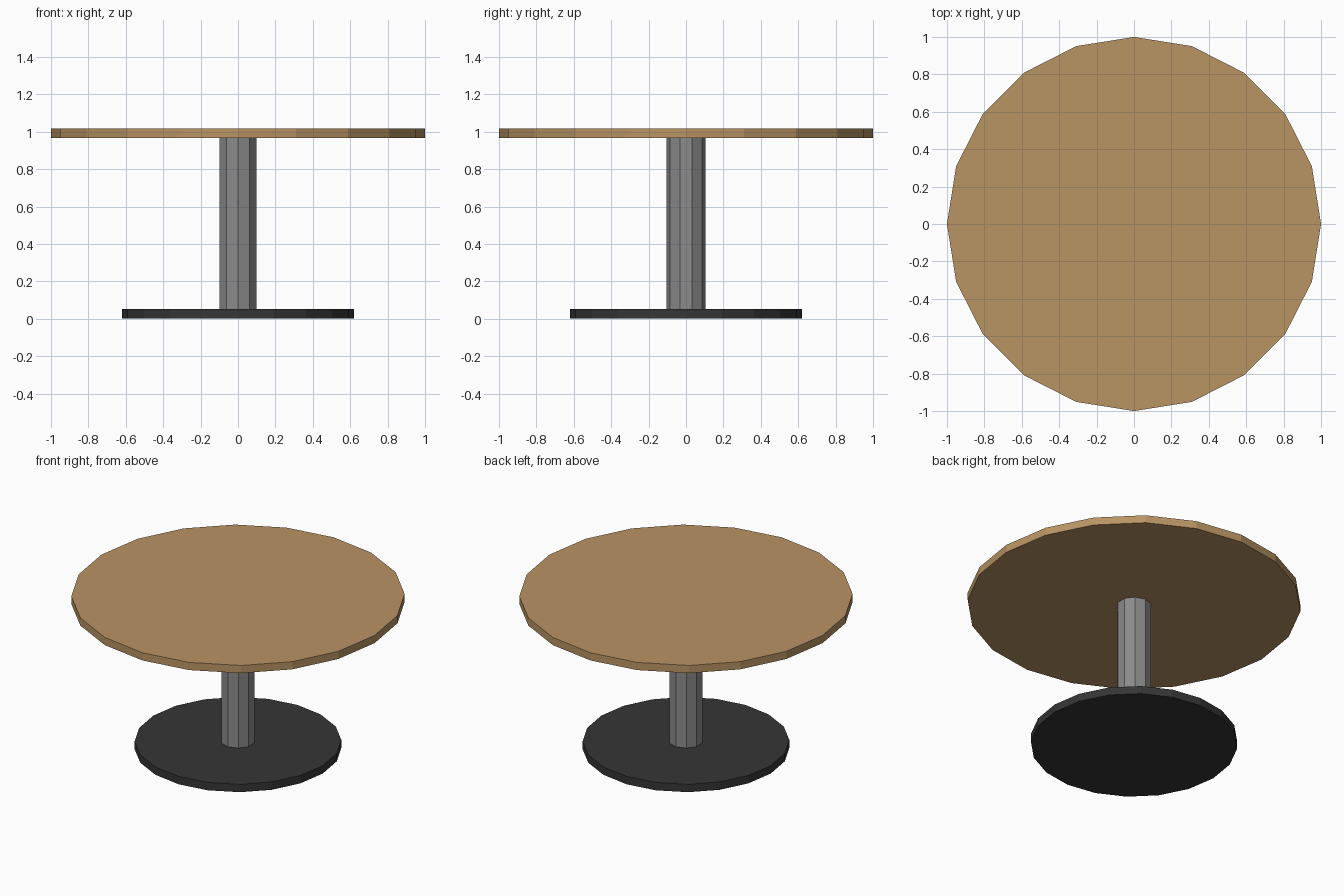
import bpy

if "Cube" in bpy.data.objects:
    bpy.data.objects.remove(bpy.data.objects["Cube"])


def disc(name, radius, z0, z1, sides, color):
    # Flat-faced cylinder spanning z0..z1 with its own colour
    bpy.ops.mesh.primitive_cylinder_add(
        vertices=sides, radius=radius, depth=z1 - z0, location=(0, 0, (z0 + z1) / 2))
    obj = bpy.context.object
    obj.name = name
    mat = bpy.data.materials.new(name + "_material")
    mat.diffuse_color = (*color, 1)
    mat.use_nodes = True
    mat.node_tree.nodes["Principled BSDF"].inputs["Base Color"].default_value = mat.diffuse_color
    obj.data.materials.append(mat)
    return obj


# Floor plate
disc("base_plate", 0.62, 0.0, 0.052, 20, (0.036, 0.036, 0.036))

# Ten-sided pedestal
disc("pedestal_column", 0.105, 0.052, 0.965, 10, (0.26, 0.26, 0.26))

# Wooden top
disc("table_top", 1.0, 0.965, 1.016, 20, (0.485, 0.296, 0.127))
